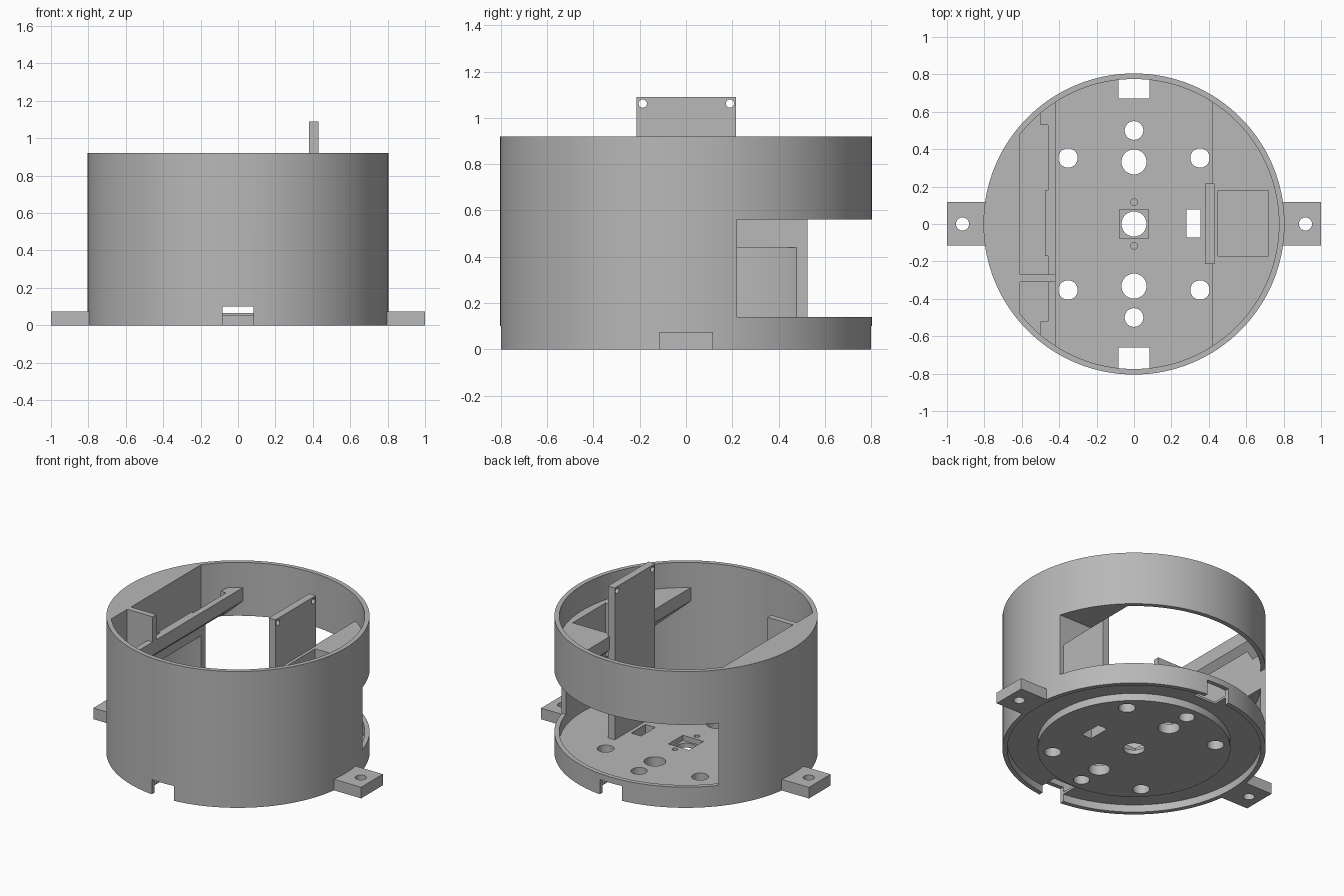
import bpy, bmesh
from math import pi, cos, sin
from mathutils import Matrix, Vector

cube = bpy.data.objects.get("Cube")
if cube:
    bpy.data.objects.remove(cube, do_unlink=True)

# Single grey plastic
grey = bpy.data.materials.new("grey plastic")
grey.use_nodes = True
colour = (0.48, 0.48, 0.48, 1)
grey.diffuse_color = colour
grey.node_tree.nodes["Principled BSDF"].inputs["Base Color"].default_value = colour

OUTER, INNER, BED = 0.805, 0.775, 0.79
TOP = 0.92


def finish(name, bm):
    bmesh.ops.recalc_face_normals(bm, faces=bm.faces)
    mesh = bpy.data.meshes.new(name)
    bm.to_mesh(mesh)
    bm.free()
    mesh.materials.append(grey)
    obj = bpy.data.objects.new(name, mesh)
    bpy.context.collection.objects.link(obj)
    return obj


def extrude(name, points, direction):
    bm = bmesh.new()
    face = bm.faces.new([bm.verts.new(p) for p in points])
    out = bmesh.ops.extrude_face_region(bm, geom=[face])
    verts = [v for v in out["geom"] if isinstance(v, bmesh.types.BMVert)]
    bmesh.ops.translate(bm, verts=verts, vec=Vector(direction))
    return finish(name, bm)


def box(name, x0, x1, y0, y1, z0, z1):
    corners = [(x0, y0, z0), (x1, y0, z0), (x1, y1, z0), (x0, y1, z0)]
    return extrude(name, corners, (0, 0, z1 - z0))


def cylinder(name, r, z0, z1, x=0, y=0, n=32):
    ring = [(x + r * cos(2 * pi * i / n), y + r * sin(2 * pi * i / n), z0) for i in range(n)]
    return extrude(name, ring, (0, 0, z1 - z0))


def boolean(obj, cutters, operation="DIFFERENCE"):
    for cutter in cutters:
        mod = obj.modifiers.new("cut", "BOOLEAN")
        mod.operation = operation
        mod.solver = "EXACT"
        mod.object = cutter
    bpy.context.view_layer.update()
    graph = bpy.context.evaluated_depsgraph_get()
    old = obj.data
    mesh = bpy.data.meshes.new_from_object(obj.evaluated_get(graph))
    obj.modifiers.clear()
    obj.data = mesh
    bpy.data.meshes.remove(old)


def discard(cutters):
    for c in cutters:
        bpy.data.objects.remove(c, do_unlink=True)


# Shared cutters: the rear window, the two cable notches and the fitting cylinder
window = box("window_cutter", -0.61, 1, 0.22, 1, 0.14, 0.56)
notches = [box("notch_cutter", -0.083, 0.083, min(a, b), max(a, b), -0.1, 0.1)
           for a, b in ((0.67, 1), (-0.66, -1))]
bed = cylinder("fitting_cylinder", BED, -0.5, 1.5, n=128)

# Round outer wall
wall = cylinder("outer_wall", OUTER, 0, TOP, n=128)
bore = cylinder("bore_cutter", INNER, -0.1, 1.2, n=128)
boolean(wall, [bore, window] + notches)
discard([bore])

# Floor disc with a boss beneath it, both drilled by the same holes
floor = cylinder("floor_disc", BED, 0.05, 0.065, n=128)
boss = cylinder("floor_boss", 0.59, 0, 0.055, n=96)
holes = [cylinder("hole_cutter", 0.067, -0.1, 0.2)]
for s in (-1, 1):
    holes.append(cylinder("hole_cutter", 0.05, -0.1, 0.2, 0, s * 0.5))
    holes.append(cylinder("hole_cutter", 0.067, -0.1, 0.2, 0, s * 0.332))
    holes.append(cylinder("hole_cutter", 0.018, 0.03, 0.2, 0, s * 0.117, 16))
    for t in (-1, 1):
        holes.append(cylinder("hole_cutter", 0.052, -0.1, 0.2, s * 0.353, t * 0.353))
holes.append(box("slot_cutter", 0.28, 0.355, -0.073, 0.078, -0.1, 0.2))
holes.append(box("pocket_cutter", -0.077, 0.077, -0.077, 0.077, 0.03, 0.2))
boolean(floor, holes + notches)
boolean(boss, holes)
discard(holes)

# Side shelves with sloping undersides
left_shelf = extrude("left_shelf", [(0.42, -1, 0.66), (0.42, -1, 0.75), (0.85, -1, 0.75),
                                    (0.85, -1, 0.26)], (0, 2, 0))
right_shelf = extrude("right_shelf", [(-0.42, -1, 0.66), (-0.42, -1, 0.75), (-0.62, -1, 0.75),
                                      (-0.62, -1, 0.46)], (0, 2, 0))
opening = box("opening_cutter", 0.45, 0.72, -0.17, 0.18, 0, 1)
slots = [box("slot_cutter", -0.61, x, y0, y1, 0, 1) for x, y0, y1 in (
    (-0.46, -0.27, 0.53), (-0.50, 0.52, 0.598),
    (-0.46, -0.52, -0.31), (-0.50, -0.598, -0.51))]
for shelf, cutters in ((left_shelf, [opening]), (right_shelf, slots)):
    boolean(shelf, [bed], "INTERSECT")
    boolean(shelf, [window] + cutters)
discard([opening] + slots)

# Solid backing behind the right slot, its divider and a small rib
backing = box("right_backing", -0.9, -0.61, -1, 1, 0.44, TOP)
boolean(backing, [bed], "INTERSECT")
box("slot_divider", -0.615, -0.42, -0.31, -0.27, 0.70, TOP)
box("slot_rib", -0.475, -0.455, -0.17, 0.18, 0.70, 0.75)

# Upright mounting plate with two screw holes
plate = box("upright_plate", 0.38, 0.43, -0.213, 0.217, 0.055, 1.09)
screws = []
for y in (-0.187, 0.19):
    screw = cylinder("screw_cutter", 0.018, -0.2, 0.2, n=20)
    screw.data.transform(Matrix.Translation((0.4, y, 1.062)) @ Matrix.Rotation(pi / 2, 4, "Y"))
    screws.append(screw)
boolean(plate, screws)
discard(screws)

# Mounting ears
for side, s in (("left", 1), ("right", -1)):
    xs = sorted((s * 0.785, s))
    ear = box(side + "_ear", xs[0], xs[1], -0.115, 0.117, 0, 0.075)
    hole = cylinder("ear_hole_cutter", 0.035, -0.1, 0.2, s * 0.917, 0)
    boolean(ear, [hole])
    discard([hole])

discard([window, bed] + notches)

# Smooth the curved faces, keeping edges sharp
bpy.ops.object.select_all(action="DESELECT")
for obj in bpy.context.collection.objects:
    if obj.type == "MESH" and grey.name in obj.data.materials:
        obj.select_set(True)
        bpy.context.view_layer.objects.active = obj
bpy.ops.object.shade_smooth_by_angle(angle=0.5)
